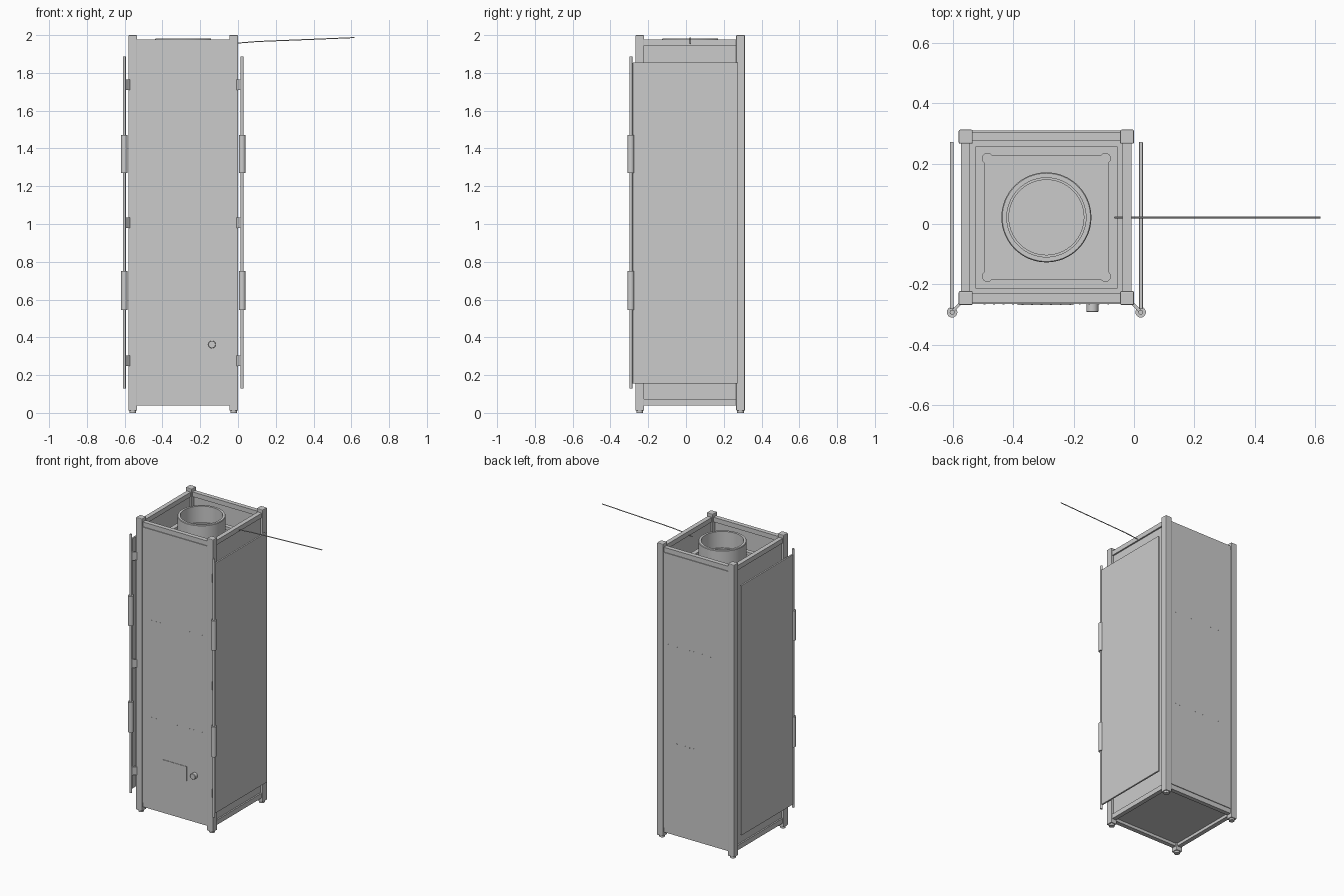
import bpy, bmesh, math

if "Cube" in bpy.data.objects:
    bpy.data.objects.remove(bpy.data.objects["Cube"])

CX, CY = -0.29, 0.022      # cabinet centre axis
H = 0.29                   # cabinet half width


def finish(name, bm, smooth=False, bevel=0):
    me = bpy.data.meshes.new(name)
    bmesh.ops.recalc_face_normals(bm, faces=bm.faces)
    bm.to_mesh(me)
    bm.free()
    ob = bpy.data.objects.new(name, me)
    bpy.context.collection.objects.link(ob)
    if bevel:
        m = ob.modifiers.new("bevel", 'BEVEL')
        m.width, m.segments = bevel, 2
    if smooth:
        bpy.ops.object.select_all(action='DESELECT')
        ob.select_set(True)
        bpy.context.view_layer.objects.active = ob
        bpy.ops.object.shade_smooth_by_angle(angle=math.radians(35))
    return ob


def box(name, x, y, z, bevel=0):
    """Box from (min, max) ranges."""
    bm = bmesh.new()
    bmesh.ops.create_cube(bm, size=1)
    for v in bm.verts:
        for i, r in enumerate((x, y, z)):
            v.co[i] = (r[0] + r[1]) / 2 + v.co[i] * (r[1] - r[0])
    return finish(name, bm, bevel=bevel)


def lathe(name, profile, loc, steps=32, axis='Z'):
    """Spin an (r, z) profile; axis 'Y' points it towards the front."""
    bm = bmesh.new()
    vs = [bm.verts.new((r, 0, z)) for r, z in profile]
    es = [bm.edges.new(p) for p in zip(vs, vs[1:])]
    bmesh.ops.spin(bm, geom=vs + es, cent=(0, 0, 0), axis=(0, 0, 1),
                   angle=2 * math.pi, steps=steps)
    bmesh.ops.remove_doubles(bm, verts=bm.verts, dist=1e-5)
    ob = finish(name, bm, smooth=True)
    ob.location = loc
    if axis == 'Y':
        ob.rotation_euler.x = math.pi / 2
    return ob


def rod(name, r, x, y, z0, z1):
    return lathe(name, [(0, z0), (r, z0), (r, z1), (0, z1)], (x, y, 0), 20)


# Corner posts and feet
for sx in (-1, 1):
    for sy in (-1, 1):
        xs = sorted((CX + sx * H, CX + sx * (H - 0.046)))
        ys = sorted((CY + sy * H, CY + sy * (H - 0.046)))
        box("corner_post", xs, ys, (0.012, 2.0), 0.004)
        rod("foot", 0.018, sum(xs) / 2, sum(ys) / 2, 0, 0.013)

# Top and bottom rails
for z in ((0.04, 0.073), (1.945, 1.977)):
    for s in (-1, 1):
        o, i = sorted((s * (H - 0.008), s * (H - 0.038)))
        box("front_back_rail", (CX - 0.25, CX + 0.25), (CY + o, CY + i), z)
        box("side_rail", (CX + o, CX + i), (CY - 0.25, CY + 0.25), z)

# Wall panels
for s, n in ((-1, "front_panel"), (1, "back_panel")):
    y = sorted((CY + s * (H - 0.003), CY + s * (H - 0.02)))
    box(n, (CX - 0.246, CX + 0.246), y, (0.073, 1.945))
for s in (-1, 1):
    x = sorted((CX + s * (H - 0.018), CX + s * (H - 0.032)))
    box("side_panel", x, (CY - 0.25, CY + 0.25), (0.073, 1.945))

# Floor, two shelves and the recessed top deck
for name, z in (("floor", 0.06), ("lower_shelf", 0.66),
                ("upper_shelf", 1.32), ("top_deck", 1.80)):
    box(name, (CX - 0.258, CX + 0.258), (CY - 0.258, CY + 0.258), (z, z + 0.015))

# Deck frame with relieved inner corners
cu = bpy.data.curves.new("deck_frame", 'CURVE')
cu.dimensions, cu.fill_mode, cu.extrude = '2D', 'BOTH', 0.01
outer = [(-.235, -.235), (.235, -.235), (.235, .235), (-.235, .235)]
inner = []
for q in range(4):
    d = math.radians(45 + 90 * q)
    c = 0.195 * math.sqrt(2)
    for k in range(13):
        a = d + math.radians(-99 + 198 * k / 12)
        inner.append((c * math.cos(d) + 0.017 * math.cos(a),
                      c * math.sin(d) + 0.017 * math.sin(a)))
for loop in (outer, inner):
    sp = cu.splines.new('POLY')
    sp.points.add(len(loop) - 1)
    for p, co in zip(sp.points, loop):
        p.co = (*co, 0, 1)
    sp.use_cyclic_u = True
frame = bpy.data.objects.new("deck_frame", cu)
frame.location = (CX, CY, 1.825)
bpy.context.collection.objects.link(frame)

# Round outlet pipe
lathe("outlet_pipe", [(0.149, 1.815), (0.149, 1.977), (0.146, 1.981),
                      (0.131, 1.981), (0.131, 1.87), (0.124, 1.87),
                      (0.124, 1.82), (0, 1.82)], (CX, CY, 0), 64)

# Opened side doors with hinge poles
for s in (-1, 1):
    px, py = CX + s * 0.312, -0.292
    side = "left" if s < 0 else "right"
    x = sorted((CX + s * 0.307, CX + s * 0.319))
    box(side + "_door", x, (-0.282, 0.272), (0.155, 1.855), 0.002)
    rod(side + "_hinge_pole", 0.008, px, py, 0.13, 1.888)
    for z0, z1 in ((0.545, 0.75), (1.27, 1.472)):
        rod(side + "_hinge_sleeve", 0.0175, px, py, z0, z1)
    for z in (0.277, 1.007, 1.738):
        ob = box(side + "_hinge_bracket", (-0.019, 0.019), (-0.005, 0.005),
                 (-0.028, 0.028))
        ob.location = (CX + s * 0.299, -0.277, z)
        ob.rotation_euler.z = -s * math.radians(45)

# Front knob and thin plate
lathe("knob", [(0, 0), (0.02, 0), (0.02, 0.024), (0.018, 0.026), (0, 0.026)],
      (-0.138, -0.265, 0.362), 24, 'Y')
box("front_plate", (-0.385, -0.2), (-0.268, -0.264), (0.305, 0.405))

# Screw rows at shelf height, front and back
for y in (CY - H + 0.004, CY + H - 0.002):
    for z in (0.667, 1.327):
        for k in range(14):
            lathe("shelf_screw", [(0, 0), (0.003, 0), (0.003, 0.002), (0, 0.002)],
                  (CX - 0.205 + 0.41 * k / 13, y, z), 8, 'Y')

# Thin cable leaving the top on the right
cable = bpy.data.curves.new("cable", 'CURVE')
cable.dimensions, cable.bevel_depth, cable.bevel_resolution = '3D', 0.003, 1
cable.use_fill_caps = True
sp = cable.splines.new('POLY')
pts = [(-0.065, 1.945), (0, 1.958), (0.1, 1.966), (0.3, 1.974), (0.45, 1.98), (0.617, 1.987)]
sp.points.add(len(pts) - 1)
for p, (x, z) in zip(sp.points, pts):
    p.co = (x, CY, z, 1)
bpy.context.collection.objects.link(bpy.data.objects.new("cable", cable))
